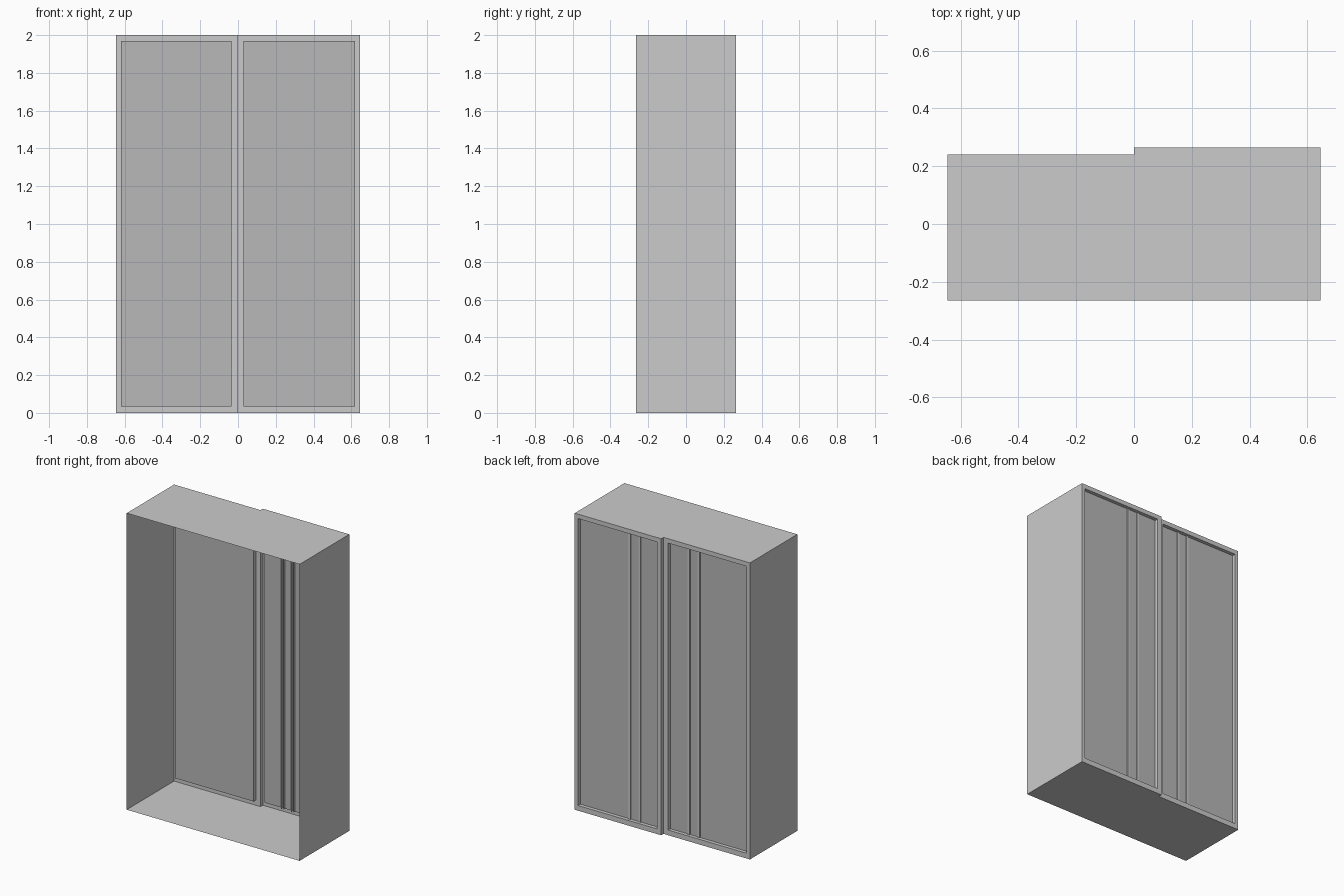
import bpy

if "Cube" in bpy.data.objects:
    bpy.data.objects.remove(bpy.data.objects["Cube"])

W, H = 0.645, 2.0           # half width, height
FRONT = -0.265              # open side
BACK_L, BACK_R = 0.24, 0.265
RECESS = 0.024

panel_mat = bpy.data.materials.new("panel_grey")
panel_mat.diffuse_color = (0.48, 0.48, 0.48, 1)
panel_mat.use_nodes = True
panel_mat.node_tree.nodes["Principled BSDF"].inputs["Base Color"].default_value = panel_mat.diffuse_color


def make(name, verts, faces, mat=None):
    mesh = bpy.data.meshes.new(name)
    mesh.from_pydata(verts, [], faces)
    if mat:
        mesh.materials.append(mat)
    obj = bpy.data.objects.new(name, mesh)
    bpy.context.collection.objects.link(obj)
    return obj


def rect(x0, x1, z0, z1, y):
    # counter-clockwise seen from +y
    return [(x1, y, z0), (x0, y, z0), (x0, y, z1), (x1, y, z1)]


def door(side, x0, x1, wx0, wx1, y):
    # frame ring with jambs running in to the recessed panel
    verts = (rect(x0, x1, 0, H, y) + rect(wx0, wx1, 0.035, 1.97, y)
             + rect(wx0, wx1, 0.035, 1.97, y - RECESS))
    faces = []
    for ring in (0, 4):
        for i in range(4):
            j = (i + 1) % 4
            faces.append((ring + i, ring + j, ring + 4 + j, ring + 4 + i))
    make(side + "_door_frame", verts, faces)
    make(side + "_door_panel", rect(wx0, wx1, 0.035, 1.97, y - RECESS),
         [(0, 1, 2, 3)], panel_mat)


def strip(name, x, y0, y1):
    # slim upright strip, open at its inner end
    a, b = x - 0.008, x + 0.008
    make(name, rect(a, b, 0.035, 1.97, y1) + rect(a, b, 0.035, 1.97, y0),
         [(0, 1, 2, 3), (0, 3, 7, 4), (1, 5, 6, 2)])


# Carcass: floor, top, sides and the small step between doors; front is open
plan = [(-W, FRONT), (W, FRONT), (W, BACK_R), (0, BACK_R), (0, BACK_L), (-W, BACK_L)]
n = len(plan)
verts = [(x, y, z) for z in (0, H) for x, y in plan]
faces = [tuple(reversed(range(n))), tuple(range(n, 2 * n))]
faces += [(i, (i + 1) % n, (i + 1) % n + n, i + n) for i in (1, 3, 5)]
make("carcass", verts, faces)

# Two staggered doors
door("left", -W, 0, -0.62, -0.035, BACK_L)
door("right", 0, W, 0.03, 0.62, BACK_R)

# Paired upright strips on each door panel
for i, x in enumerate((0.175, 0.25)):
    yl, yr = BACK_L - RECESS, BACK_R - RECESS
    strip(f"left_door_strip_{i}", -x, yl, yl + 0.006)
    strip(f"right_door_strip_{i}", x, yr - 0.02, yr + 0.006)
